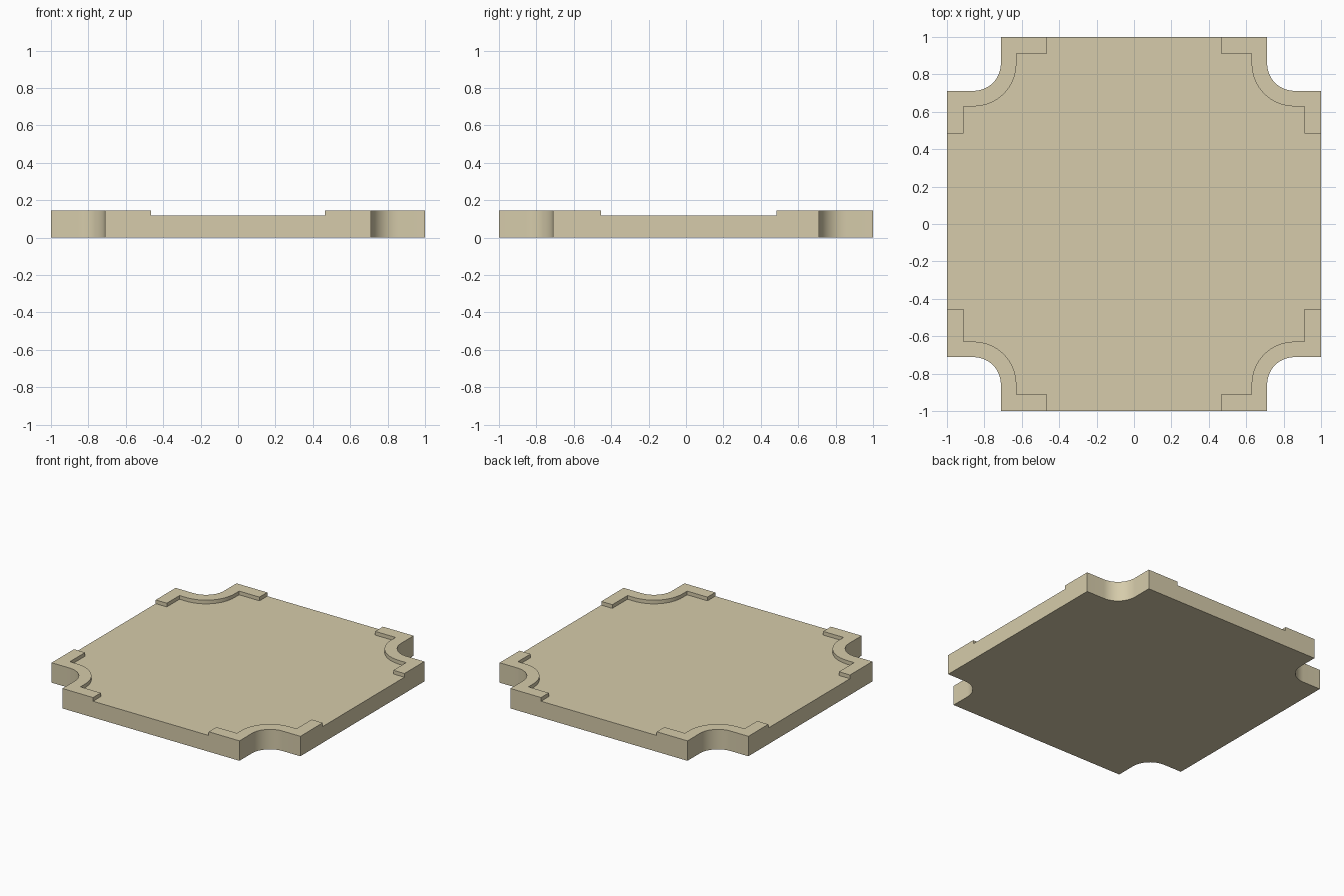
import bpy, bmesh, math

if "Cube" in bpy.data.objects:
    bpy.data.objects.remove(bpy.data.objects["Cube"])

H, FLOOR = 0.145, 0.118          # rim height and recessed top height
C, R_OUT, R_IN = 0.857, 0.145, 0.228   # notch arc centre and radii
SEG = 16

mat = bpy.data.materials.new("sand beige")
mat.diffuse_color = (0.67, 0.60, 0.405, 1)
mat.use_nodes = True
mat.node_tree.nodes["Principled BSDF"].inputs["Base Color"].default_value = mat.diffuse_color


def arc(r):
    # concave corner arc, from the x side round to the y side
    return [(C - r * math.sin(a), C - r * math.cos(a))
            for a in (i * math.pi / 2 / SEG for i in range(SEG + 1))]


def ring(corner):
    # repeat one corner path in all four quadrants, counter-clockwise
    pts = []
    for sx, sy in ((1, 1), (-1, 1), (-1, -1), (1, -1)):
        path = [(sx * x, sy * y) for x, y in corner(sx, sy)]
        pts += path if sx * sy > 0 else path[::-1]
    return pts


def prism(name, pts, z0, z1):
    bm = bmesh.new()
    face = bm.faces.new([bm.verts.new((x, y, z0)) for x, y in pts])
    res = bmesh.ops.extrude_face_region(bm, geom=[face])
    bmesh.ops.translate(bm, vec=(0, 0, z1 - z0),
                        verts=[v for v in res["geom"] if isinstance(v, bmesh.types.BMVert)])
    bmesh.ops.recalc_face_normals(bm, faces=bm.faces)
    me = bpy.data.meshes.new(name)
    bm.to_mesh(me)
    bm.free()
    me.materials.append(mat)
    ob = bpy.data.objects.new(name, me)
    bpy.context.collection.objects.link(ob)
    return ob


# plate outline with rounded notches at the corners
def outer_corner(sx, sy):
    return [(1, C - R_OUT)] + arc(R_OUT) + [(C - R_OUT, 1)]


# recess outline, running out past the sides so only corner rims remain
def recess_corner(sx, sy):
    ex, ey = 0.465, (0.483 if sy > 0 else 0.455)
    return ([(1.1, ey), (0.911, ey), (0.911, C - R_IN)] + arc(R_IN)
            + [(C - R_IN, 0.911), (ex, 0.911), (ex, 1.1)])


plate = prism("notched_plate", ring(outer_corner), 0, H)
cutter = prism("recess_cutter", ring(recess_corner), FLOOR, H + 0.2)
cutter.hide_render = True

# cut the recess and keep the result as the plate mesh
mod = plate.modifiers.new("recess", 'BOOLEAN')
mod.operation, mod.solver, mod.object = 'DIFFERENCE', 'EXACT', cutter
bpy.ops.object.select_all(action='DESELECT')
bpy.context.view_layer.objects.active = plate
plate.select_set(True)
bpy.ops.object.modifier_apply(modifier=mod.name)
bpy.data.objects.remove(cutter)

# smooth notch walls, sharp edges elsewhere
bpy.ops.object.shade_smooth_by_angle(angle=math.radians(30))
